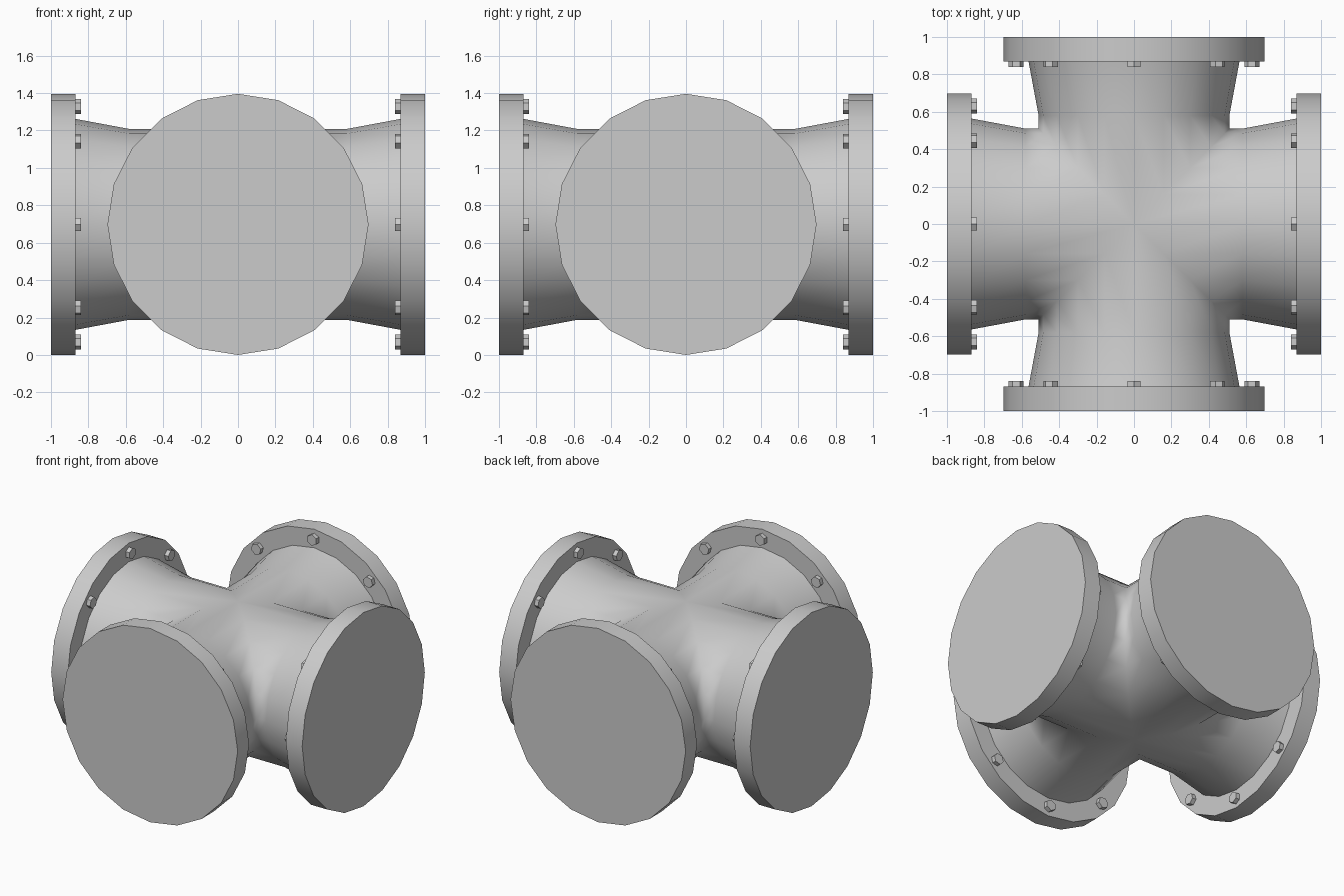
import bpy, bmesh
from math import sin, cos, pi
from mathutils import Matrix

if "Cube" in bpy.data.objects:
    bpy.data.objects.remove(bpy.data.objects["Cube"])

CZ = 0.698      # height of the pipe axes
SIDES = 20
CENTRE = Matrix.Translation((0, 0, CZ))


def ring(bm, r, x=None):
    """Circle around the x axis; with no x given it is mitred against the neighbouring arms."""
    pts = [(r * sin(2 * pi * i / SIDES), r * cos(2 * pi * i / SIDES)) for i in range(SIDES)]
    return [bm.verts.new((abs(y) if x is None else x, y, z)) for y, z in pts]


def bridge(bm, a, b):
    for i in range(SIDES):
        j = (i + 1) % SIDES
        bm.faces.new((a[i], b[i], b[j], a[j]))


def finish(bm, name, angle=None, mats=()):
    bmesh.ops.remove_doubles(bm, verts=bm.verts, dist=1e-4)
    bmesh.ops.recalc_face_normals(bm, faces=bm.faces)
    me = bpy.data.meshes.new(name)
    bm.to_mesh(me)
    bm.free()
    ob = bpy.data.objects.new(name, me)
    bpy.context.collection.objects.link(ob)
    for m in mats:
        me.materials.append(m)
    if angle:
        bpy.ops.object.select_all(action='DESELECT')
        bpy.context.view_layer.objects.active = ob
        ob.select_set(True)
        bpy.ops.object.shade_smooth_by_angle(angle=angle)
    return ob


grey = bpy.data.materials.new("grey")
grey.diffuse_color = (0.8, 0.8, 0.8, 1)
grey.use_nodes = True
grey.node_tree.nodes["Principled BSDF"].inputs["Base Color"].default_value = grey.diffuse_color
dark = bpy.data.materials.new("end_grey")
dark.diffuse_color = (0.65, 0.65, 0.65, 1)
dark.use_nodes = True
dark.node_tree.nodes["Principled BSDF"].inputs["Base Color"].default_value = dark.diffuse_color

# cross-shaped pipe body: four mitred arms flaring towards the flanges
bm = bmesh.new()
for k in range(4):
    start = len(bm.verts)
    loops = [ring(bm, 0.51), ring(bm, 0.51, 0.58), ring(bm, 0.565, 0.875)]
    for a, b in zip(loops, loops[1:]):
        bridge(bm, a, b)
    bm.verts.ensure_lookup_table()
    bmesh.ops.transform(bm, matrix=CENTRE @ Matrix.Rotation(k * pi / 2, 4, 'Z'),
                        verts=bm.verts[start:])
finish(bm, "pipe_body", pi, [grey])

for k, side in enumerate(("right", "back", "left", "front")):
    place = CENTRE @ Matrix.Rotation(k * pi / 2, 4, 'Z')

    # flange disc with a darker end face
    bm = bmesh.new()
    loops = [ring(bm, 0.555, 0.87), ring(bm, 0.698, 0.87),
             ring(bm, 0.698, 1.0), ring(bm, 0.55, 1.0)]
    for a, b in zip(loops, loops[1:]):
        bridge(bm, a, b)
    bm.faces.new(loops[-1]).material_index = 1
    finish(bm, side + "_flange", pi / 6, [grey, dark]).matrix_world = place

    # eight hexagonal bolt heads on the inner side of the flange
    bm = bmesh.new()
    for i in range(8):
        m = (Matrix.Rotation(i * pi / 4, 4, 'X') @ Matrix.Translation((0.86, 0, 0.63))
             @ Matrix.Rotation(pi / 2, 4, 'Y') @ Matrix.Rotation(pi / 2, 4, 'Z'))
        bmesh.ops.create_cone(bm, cap_ends=True, segments=6, radius1=0.04,
                              radius2=0.04, depth=0.04, matrix=m)
    finish(bm, side + "_bolts", None, [grey]).matrix_world = place
